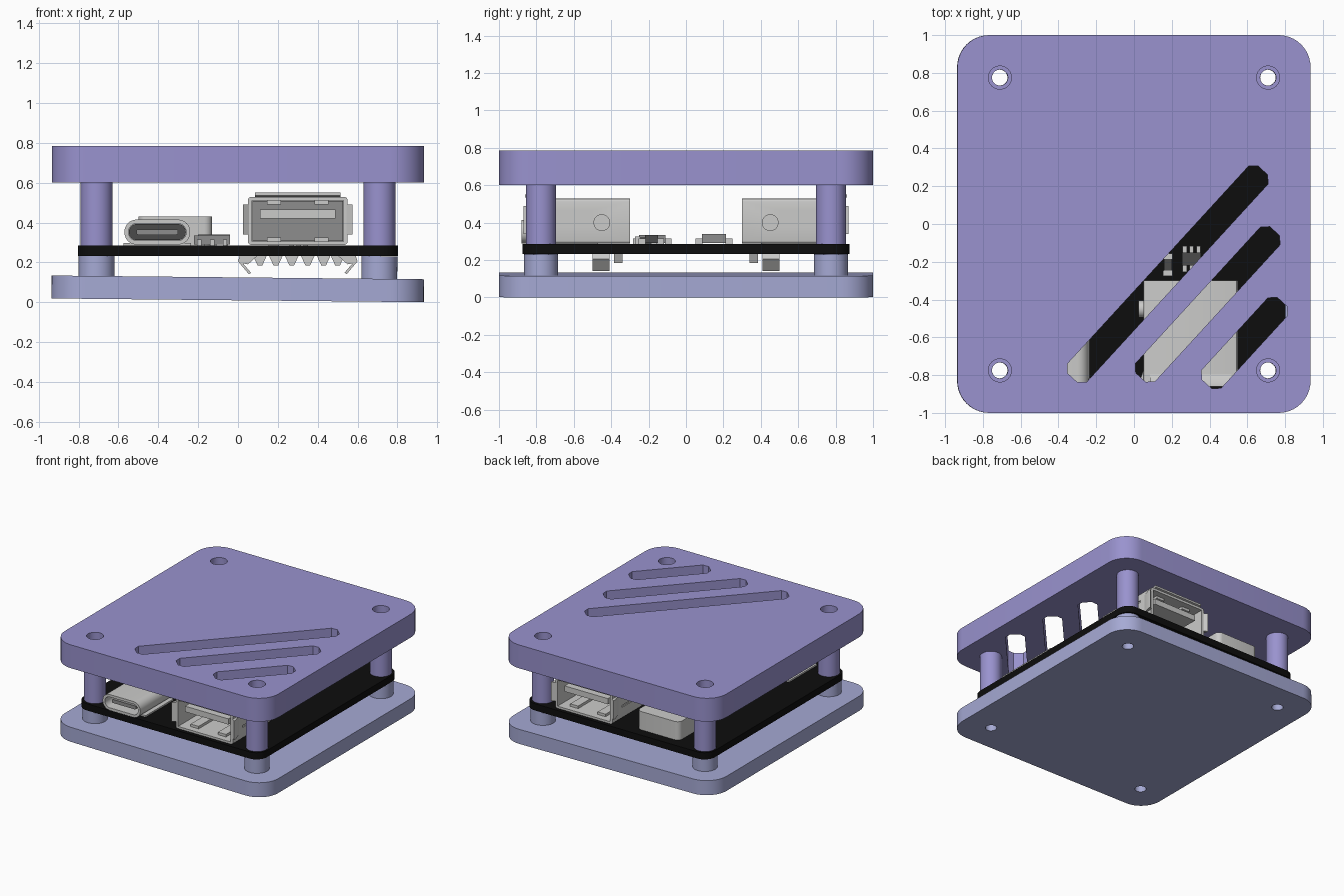
import bpy, bmesh, math
from mathutils import Matrix, Vector

if "Cube" in bpy.data.objects:
    bpy.data.objects.remove(bpy.data.objects["Cube"])


def material(name, rgb):
    m = bpy.data.materials.new(name)
    m.diffuse_color = (*rgb, 1)
    m.use_nodes = True
    m.node_tree.nodes["Principled BSDF"].inputs["Base Color"].default_value = m.diffuse_color
    return m


PURPLE = material("purple", (0.32, 0.29, 0.62))
BLUE = material("pale_blue", (0.38, 0.40, 0.66))
BLACK = material("black", (0.004, 0.004, 0.004))
SILVER = material("silver", (0.60, 0.60, 0.59))
GREY = material("mid_grey", (0.27, 0.27, 0.27))
DARK = material("dark_grey", (0.07, 0.07, 0.07))


def rounded(w, h, r, n=10, cx=0, cy=0):
    """Outline of a rectangle with round corners."""
    pts = []
    for i, (sx, sy) in enumerate([(1, 1), (-1, 1), (-1, -1), (1, -1)]):
        for k in range(n + 1):
            a = math.pi / 2 * (i + k / n)
            pts.append((cx + sx * (w / 2 - r) + r * math.cos(a),
                        cy + sy * (h / 2 - r) + r * math.sin(a)))
    return pts


def circle(cx, cy, r, n=40):
    return [(cx + r * math.cos(2 * math.pi * k / n), cy + r * math.sin(2 * math.pi * k / n))
            for k in range(n)]


def prism(name, outline, lo, hi, mat, axis="z"):
    """Extrude an outline along z (outline in x, y), y (x, z) or x (y, z)."""
    place = {"z": lambda a, b, t: (a, b, t), "y": lambda a, b, t: (a, t, b),
             "x": lambda a, b, t: (t, a, b)}[axis]
    bm = bmesh.new()
    rings = [[bm.verts.new(place(a, b, t)) for a, b in outline] for t in (lo, hi)]
    n = len(outline)
    for ring in rings:
        bm.faces.new(ring)
    for i in range(n):
        j = (i + 1) % n
        bm.faces.new((rings[0][i], rings[0][j], rings[1][j], rings[1][i]))
    bmesh.ops.recalc_face_normals(bm, faces=bm.faces)
    me = bpy.data.meshes.new(name)
    bm.to_mesh(me)
    bm.free()
    ob = bpy.data.objects.new(name, me)
    bpy.context.collection.objects.link(ob)
    me.materials.append(mat)
    smooth(ob)
    return ob


def smooth(ob):
    ob.data.shade_smooth()
    ob.data.set_sharp_from_angle(angle=math.radians(30))


def box(name, x0, x1, y0, y1, z0, z1, mat):
    return prism(name, [(x0, y0), (x1, y0), (x1, y1), (x0, y1)], z0, z1, mat)


def cut(ob, cutters):
    """Subtract the cutters, then remove them."""
    bpy.context.view_layer.objects.active = ob
    for c in cutters:
        c.hide_render = True
        m = ob.modifiers.new("cut", "BOOLEAN")
        m.operation, m.solver, m.object = "DIFFERENCE", "EXACT", c
        bpy.ops.object.modifier_apply(modifier=m.name)
        bpy.data.objects.remove(c)
    smooth(ob)


CORNERS = [(sx * 0.71, sy * 0.775) for sx in (-1, 1) for sy in (-1, 1)]


def holes(r, lo, hi, mat):
    return [prism("hole_cutter", circle(x, y, r), lo, hi, mat) for x, y in CORNERS]


def slot(cx, cy, half, mat):
    """Diagonal vent cutter with chamfered ends."""
    w, c, a = 0.07, 0.035, math.radians(47.5)
    pts = [(half, w - c), (half - c, w), (c - half, w), (-half, w - c),
           (-half, c - w), (c - half, -w), (half - c, -w), (half, c - w)]
    return prism("slot_cutter", [(cx + u * math.cos(a) - v * math.sin(a),
                                  cy + u * math.sin(a) + v * math.cos(a)) for u, v in pts],
                 0.5, 0.9, mat)


# Lid with screw recesses and diagonal vents
lid = prism("lid", rounded(1.87, 2.0, 0.17), 0.60, 0.785, PURPLE)
cut(lid, holes(0.042, 0.5, 0.9, PURPLE) + holes(0.061, 0.70, 0.9, PURPLE)
    + [slot(0.178, -0.265, 0.745, PURPLE), slot(0.39, -0.425, 0.525, PURPLE),
       slot(0.585, -0.63, 0.295, PURPLE)])

# Circuit board
board = prism("circuit_board", rounded(1.605, 1.75, 0.09), 0.232, 0.285, BLACK)
cut(board, holes(0.042, 0.1, 0.4, BLACK))

# Base plate, sitting very slightly tilted
base = prism("base_plate", rounded(1.87, 2.0, 0.17), 0.0, 0.115, BLUE)
cut(base, holes(0.042, -0.1, 0.3, BLUE))
tilted = [base]

# Hollow posts above and below the board
for x, y in CORNERS:
    upper = prism("upper_post", circle(x, y, 0.08), 0.285, 0.601, PURPLE)
    cut(upper, [prism("bore_cutter", circle(x, y, 0.042), 0.2, 0.7, PURPLE)])
    lower = prism("lower_post", circle(x, y, 0.09), 0.114, 0.222 + 0.009 * x, BLUE)
    cut(lower, [prism("bore_cutter", circle(x, y, 0.042), 0.0, 0.4, BLUE)])
    tilted.append(lower)
for ob in tilted:
    ob.data.transform(Matrix.Translation((-0.002, 0, 0.0094)) @ Matrix.Rotation(0.010, 4, "Y"))


def wide_socket(side):
    """Large rectangular socket; side -1 is the front, +1 the back."""
    parts = []
    cx, tag = 0.30, "front" if side < 0 else "back"

    def add(name, *dims):
        ob = box(f"{tag}_{name}", *dims)
        parts.append(ob)
        return ob

    shell = prism(f"{tag}_socket_shell", rounded(0.50, 0.24, 0.015, 3, cx, 0.408),
                  -0.85, -0.30, SILVER, "y")
    cut(shell, [box("mouth_cutter", cx - 0.23, cx + 0.23, -1, -0.36, 0.305, 0.51, SILVER)])
    # Grooves in the shell sides
    cut(shell, [box("groove_cutter", cx + s * 0.255 - 0.012, cx + s * 0.255 + 0.012,
                    -0.73, -0.50, z - 0.008, z + 0.008, SILVER)
                for s in (-1, 1) for z in (0.385, 0.46)])
    parts.append(shell)
    add("socket_tongue", cx - 0.19, cx + 0.19, -0.82, -0.36, 0.42, 0.465, SILVER)
    add("socket_back_wall", cx - 0.228, cx + 0.228, -0.40, -0.36, 0.307, 0.508, GREY)
    for s in (-1, 1):
        # Contact springs in the floor and roof
        x = cx + s * 0.12
        add("floor_spring", x - 0.035, x + 0.035, -0.80, -0.58, 0.303, 0.325, SILVER)
        add("roof_spring", x - 0.035, x + 0.035, -0.80, -0.58, 0.49, 0.512, SILVER)
        # Flared side lip
        parts.append(prism(f"{tag}_side_lip", [
            (cx + s * 0.245, -0.76), (cx + s * 0.245, -0.85), (cx + s * 0.275, -0.87),
            (cx + s * 0.275, -0.845)], 0.34, 0.49, SILVER))
        # Round retention dimple on the shell side
        parts.append(prism(f"{tag}_side_dimple", circle(-0.45, 0.40, 0.045, 20),
                           *sorted((cx + s * 0.24, cx + s * 0.275)), SILVER, "x"))
        # Bent mounting leg below the board
        parts.append(prism(f"{tag}_mounting_leg", [
            (cx + s * 0.20, 0.235), (cx + s * 0.29, 0.235), (cx + s * 0.30, 0.205),
            (cx + s * 0.245, 0.14), (cx + s * 0.235, 0.148), (cx + s * 0.275, 0.195),
            (cx + s * 0.25, 0.19)], -0.50, -0.41, SILVER, "y"))
    # Flared top lip
    parts.append(prism(f"{tag}_top_lip", [(-0.78, 0.52), (-0.86, 0.535), (-0.86, 0.55),
                                          (-0.84, 0.55)], cx - 0.215, cx + 0.215, SILVER, "x"))
    # Solder pins
    for dx in (-0.19, -0.11, -0.03, 0.05, 0.13, 0.20):
        parts.append(prism(f"{tag}_solder_pin", [
            (cx + dx - 0.035, 0.235), (cx + dx + 0.035, 0.235), (cx + dx + 0.012, 0.185),
            (cx + dx - 0.012, 0.185)], -0.385, -0.34, SILVER, "y"))
    if side > 0:
        for ob in parts:
            ob.data.transform(Matrix.Scale(-1, 4, Vector((0, 1, 0))))
            ob.data.flip_normals()


wide_socket(-1)
wide_socket(1)

# Small oval socket at the front left
oval = prism("oval_socket_shell", rounded(0.33, 0.125, 0.06, 8, -0.405, 0.352),
             -0.88, -0.45, SILVER, "y")
cut(oval, [prism("mouth_cutter", rounded(0.29, 0.085, 0.042, 8, -0.405, 0.352),
                 -1, -0.55, SILVER, "y")])
prism("oval_socket_inside", rounded(0.286, 0.081, 0.04, 8, -0.405, 0.352), -0.60, -0.55, DARK, "y")
prism("oval_socket_tongue", rounded(0.21, 0.028, 0.01, 3, -0.405, 0.352), -0.85, -0.55, GREY, "y")
box("oval_socket_foot", -0.575, -0.235, -0.82, -0.47, 0.285, 0.297, SILVER)

# Low metal block at the back left
prism("rear_block", rounded(0.37, 0.40, 0.04, 5, -0.315, 0.60), 0.285, 0.43, SILVER)


def chip(name, cx, cy, w, h, top, mat):
    """Small component with a row of pins on both sides."""
    box(name, cx - w / 2, cx + w / 2, cy - h / 2, cy + h / 2, 0.29, top, mat)
    for s in (-1, 1):
        for k in (-1, 0, 1):
            x, y = cx + k * w * 0.36, cy + s * (h / 2 + 0.015)
            box(name + "_pin", x - 0.011, x + 0.011, y - 0.018, y + 0.018, 0.285, 0.315, SILVER)


chip("right_chip", 0.305, -0.185, 0.10, 0.07, 0.335, DARK)
chip("left_chip", -0.13, -0.18, 0.18, 0.14, 0.335, GREY)
chip("rear_chip", -0.12, 0.15, 0.16, 0.13, 0.34, GREY)

# Resistor with metal end caps
box("resistor", 0.158, 0.20, -0.25, -0.17, 0.285, 0.32, DARK)
for y in (-0.26, -0.17):
    box("resistor_cap", 0.153, 0.205, y - 0.014, y + 0.014, 0.285, 0.325, SILVER)
